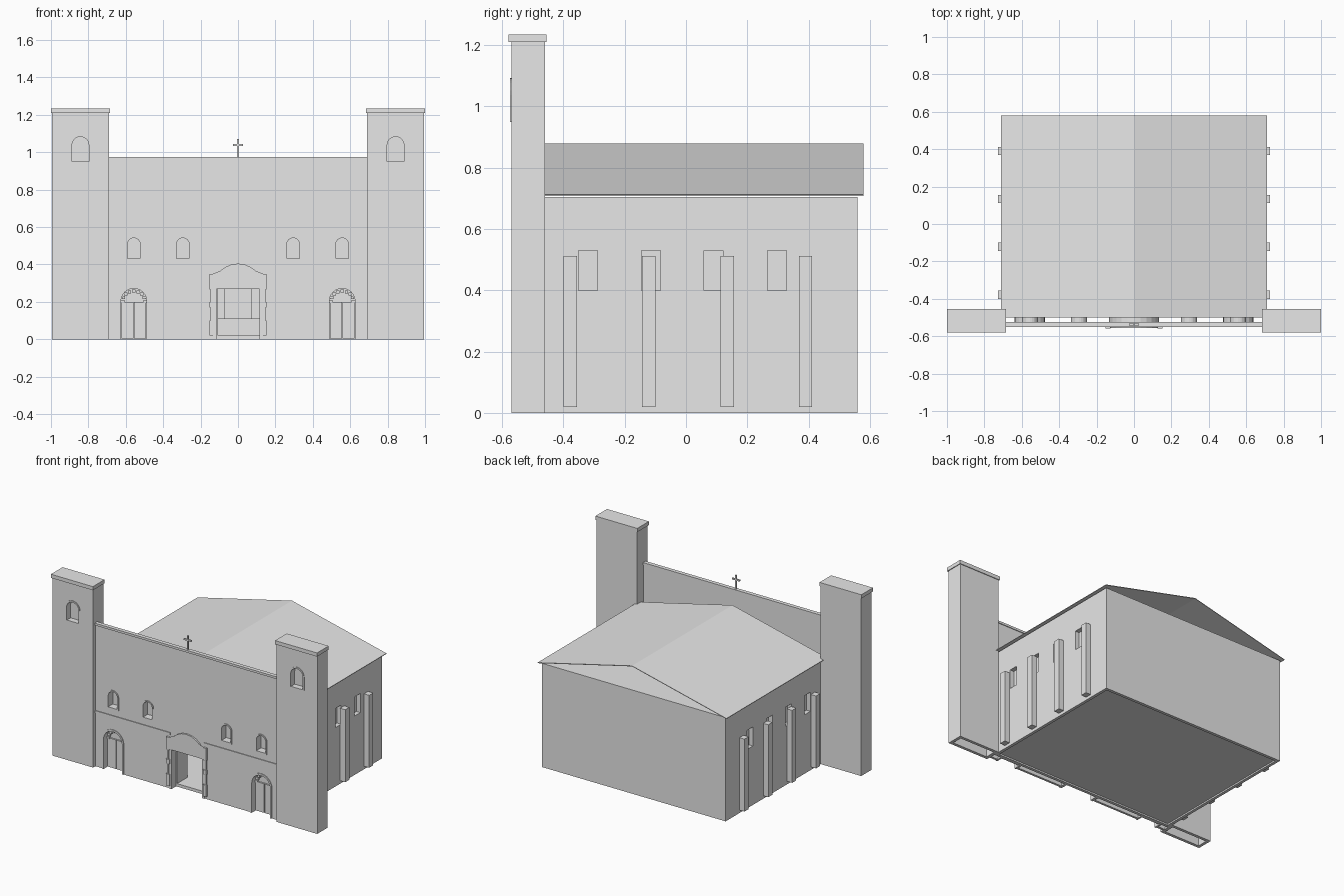
import bpy, bmesh, math
from mathutils import Vector

old = bpy.data.objects.get("Cube")
if old:
    bpy.data.objects.remove(old, do_unlink=True)

stone = bpy.data.materials.new("pale grey stone")
stone.use_nodes = True
grey = (0.8, 0.8, 0.8, 1.0)
stone.diffuse_color = grey
stone.node_tree.nodes["Principled BSDF"].inputs["Base Color"].default_value = grey


def finish(name, bm):
    bmesh.ops.recalc_face_normals(bm, faces=bm.faces[:])
    mesh = bpy.data.meshes.new(name)
    bm.to_mesh(mesh)
    bm.free()
    mesh.materials.append(stone)
    obj = bpy.data.objects.new(name, mesh)
    bpy.context.scene.collection.objects.link(obj)
    return obj


def box(name, x, y, z):
    """Box from (min, max) pairs."""
    bm = bmesh.new()
    bmesh.ops.create_cube(bm, size=1)
    for v in bm.verts:
        v.co = Vector(r[0] if c < 0 else r[1] for c, r in zip(v.co, (x, y, z)))
    return finish(name, bm)


def prism(name, outline, y0, y1):
    """Extrude an outline of (x, z) points along y."""
    bm = bmesh.new()
    face = bm.faces.new([bm.verts.new((x, y0, z)) for x, z in outline])
    new = bmesh.ops.extrude_face_region(bm, geom=[face])["geom"]
    verts = [v for v in new if isinstance(v, bmesh.types.BMVert)]
    bmesh.ops.translate(bm, verts=verts, vec=(0, y1 - y0, 0))
    return finish(name, bm)


def arch(cx, z0, width, top, steps=12):
    """Round-headed outline, from the right foot over to the left foot."""
    r = width / 2
    angles = [math.pi * i / steps for i in range(steps + 1)]
    head = [(cx + r * math.cos(a), top - r + r * math.sin(a)) for a in angles]
    return [(cx + r, z0)] + head + [(cx - r, z0)]


def arch_frame(name, cx, z0, width, top, thick, y0, y1):
    """Frame and deep reveal around a round-headed opening."""
    inner = arch(cx, z0, width, top)
    outer = arch(cx, z0, width + 2 * thick, top + thick)
    return prism(name, outer + inner[::-1], y0, y1)


def cut(target, *cutters):
    bpy.context.view_layer.objects.active = target
    for cutter in cutters:
        cutter.hide_render = True
        mod = target.modifiers.new("opening", 'BOOLEAN')
        mod.operation = 'DIFFERENCE'
        mod.solver = 'EXACT'
        mod.object = cutter
        bpy.ops.object.modifier_apply(modifier=mod.name)
        bpy.data.objects.remove(cutter, do_unlink=True)


def span(center, half):
    return (center - half, center + half)


def cross(name, y, z0, z1, arm):
    bar = z0 + (z1 - z0) * 0.68
    box(name + "_post", span(0, 0.005), y, (z0, z1))
    box(name + "_bar", span(0, arm), y, span(bar, 0.005))


# Hall: hollow walls, recessed underside and central doorway
WALL_X, FRONT, BACK, EAVE = 0.69, -0.5, 0.56, 0.705
hall = box("hall_walls", (-WALL_X, WALL_X), (FRONT, BACK), (0, EAVE))
cut(hall,
    box("room_cutter", span(0, 0.64), (FRONT + 0.03, BACK - 0.03), (0.02, 0.69)),
    box("base_cutter", span(0, 0.67), (FRONT + 0.02, BACK - 0.02), (-0.1, 0.01)),
    prism("doorway_cutter", arch(0, 0.02, 0.23, 0.385), -0.6, -0.4))

# Side windows and buttresses
for side in (-1, 1):
    for y in (-0.32, -0.115, 0.09, 0.297):
        cut(hall, box("window_cutter", span(side * WALL_X, 0.03), span(y, 0.031), (0.4, 0.53)))
    for i in range(4):
        y = -0.378 + i * 0.256
        box("buttress", span(side * 0.708, 0.02), span(y, 0.022), (0.02, 0.512))

# Thin gabled roof, open at both ends
t = 0.004
prism("roof", [(-0.71, 0.708), (0, 0.876), (0.71, 0.708),
               (0.71, 0.708 + t), (0, 0.876 + t), (-0.71, 0.708 + t)], FRONT, 0.58)

# Facade between the towers
WALL_Y = (-0.545, -0.53)
facade = box("facade", (-WALL_X, WALL_X), WALL_Y, (0, 0.97))
box("cornice", (-WALL_X, WALL_X), (-0.552, -0.525), (0.96, 0.975))
box("string_course", (-WALL_X, -0.125), (-0.55, -0.54), (0.365, 0.38))
box("string_course", (0.125, WALL_X), (-0.55, -0.54), (0.365, 0.38))
cross("roof_cross", (-0.543, -0.533), 0.975, 1.07, 0.028)


def facade_opening(name, cx, z0, width, top, thick):
    cut(facade, prism("cutter", arch(cx, z0 - 0.001, width, top), -0.6, -0.51))
    arch_frame(name, cx, z0, width, top, thick, -0.55, FRONT)


# Upper windows and side doors
for side in (-1, 1):
    for x in (0.295, 0.557):
        facade_opening("window_frame", side * x, 0.43, 0.068, 0.542, 0.009)
        box("window_sill", span(side * x, 0.043), (-0.55, FRONT), (0.424, 0.432))
    cx = side * 0.557
    facade_opening("side_door_frame", cx, 0, 0.138, 0.272, 0.012)
    for leaf in (-1, 1):
        box("door_leaf", span(cx + leaf * 0.034, 0.032), (-0.511, FRONT), (0.003, 0.2))
    # Stepped fan above the door
    for i in range(9):
        a = math.pi * i / 8
        x, z = cx + 0.06 * math.cos(a), 0.203 + 0.054 * math.sin(a)
        box("fan_block", span(x, 0.009), (-0.515, FRONT), span(z, 0.008))

# Central portal with notched side strips and an open door leaf
facade_opening("portal_frame", 0, 0, 0.23, 0.385, 0.018)
arch_frame("portal_hood", 0, 0.35, 0.25, 0.395, 0.01, -0.556, -0.54)
for side in (-1, 1):
    box("portal_strip", span(side * 0.141, 0.006), (-0.555, -0.54), (0.02, 0.35))
    for z in ((0.02, 0.1), (0.17, 0.2), (0.265, 0.35)):
        box("portal_block", span(side * 0.139, 0.013), (-0.558, -0.54), z)
box("open_door", (-0.118, -0.108), (-0.5, -0.39), (0.02, 0.27))

# Altar at the far end of the room
box("altar_platform", span(0, 0.4), (0.3, 0.54), (0.015, 0.11))
box("altar", span(0, 0.073), (0.4, 0.48), (0.11, 0.28))
cross("altar_cross", (0.515, 0.535), 0.29, 0.36, 0.03)

# Towers: hollow underneath, capped, with a round-headed niche
for side in (-1, 1):
    cx = side * 0.8425
    tower = box("tower", span(cx, 0.1525), (-0.57, -0.46), (0, 1.212))
    cut(tower,
        box("hollow_cutter", span(cx, 0.1325), (-0.55, -0.48), (-0.1, 0.9)),
        prism("niche_cutter", arch(cx, 0.95, 0.09, 1.083), -0.6, -0.53))
    arch_frame("tower_window_frame", cx, 0.95, 0.09, 1.083, 0.01, -0.574, -0.53)
    box("tower_cap", span(cx, 0.1575), (-0.58, -0.455), (1.21, 1.235))
